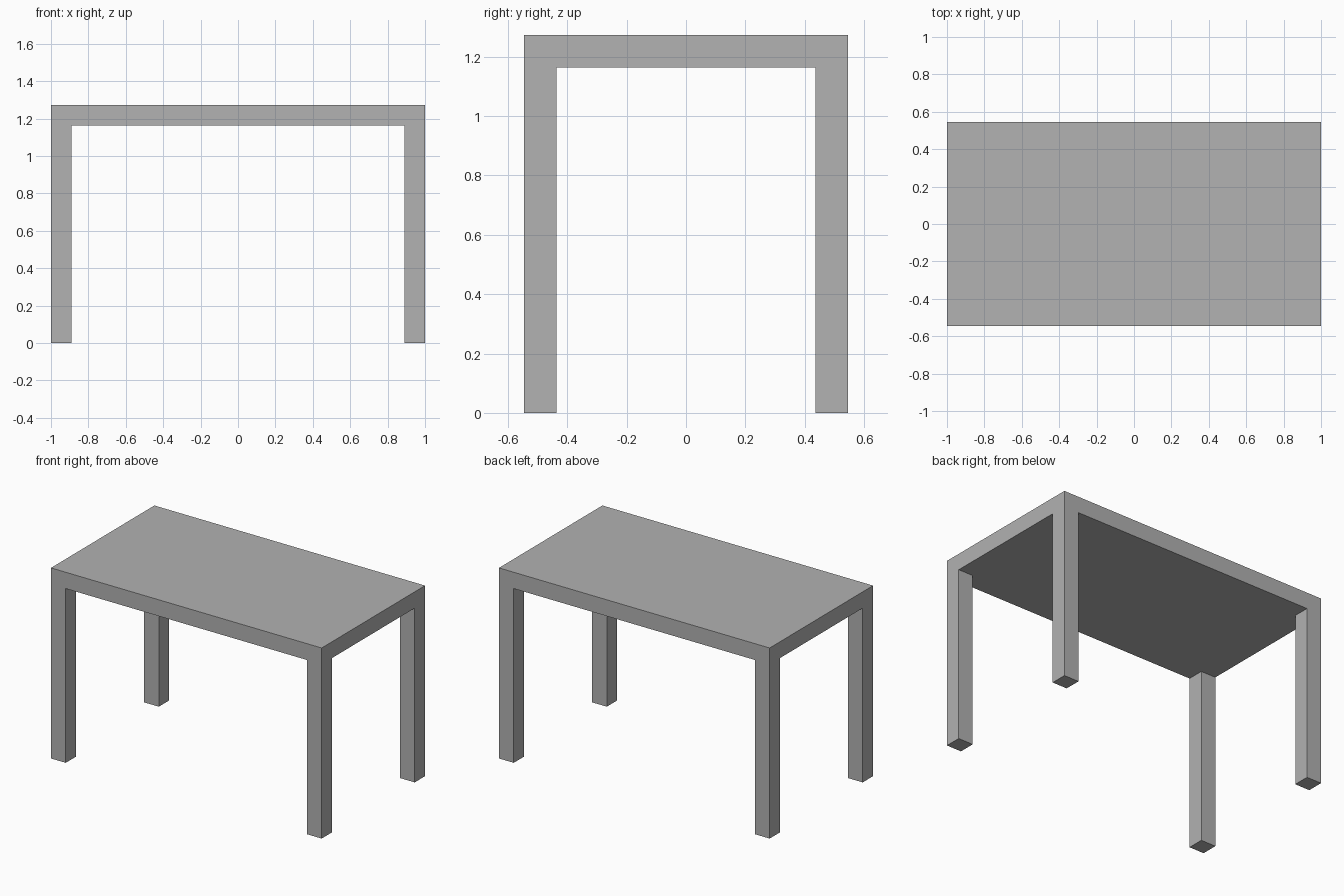
import bpy
import bmesh

cube = bpy.data.objects.get("Cube")
if cube:
    bpy.data.objects.remove(cube, do_unlink=True)

HALF_X, HALF_Y, HEIGHT, THICK = 1.0, 0.5455, 1.2727, 0.1091
UNDERSIDE = HEIGHT - THICK

grey = bpy.data.materials.new("plain grey")
grey.use_nodes = True
colour = (0.445, 0.445, 0.445, 1)
grey.diffuse_color = colour
grey.node_tree.nodes["Principled BSDF"].inputs["Base Color"].default_value = colour

bm = bmesh.new()

# Table top slab
bmesh.ops.create_cube(bm, size=1)
for v in bm.verts:
    v.co.x *= 2 * HALF_X
    v.co.y *= 2 * HALF_Y
    v.co.z = HEIGHT if v.co.z > 0 else UNDERSIDE

# Cut the underside into leg corners, leaving the top face whole
under = [f for f in bm.faces if f.normal.z < -0.5]
for axis, half in ((0, HALF_X), (1, HALF_Y)):
    for side in (-1, 1):
        point, normal = [0, 0, 0], [0, 0, 0]
        point[axis], normal[axis] = side * (half - THICK), 1
        under = [f for f in bm.faces if f.normal.z < -0.5]
        edges = {e for f in under for e in f.edges}
        verts = {v for f in under for v in f.verts}
        bmesh.ops.bisect_plane(bm, geom=list(verts) + list(edges) + under,
                               plane_co=point, plane_no=normal)

# Four legs, extruded down from the corners
corners = []
for f in bm.faces:
    c = f.calc_center_median()
    if f.normal.z < -0.5 and abs(c.x) > HALF_X - THICK and abs(c.y) > HALF_Y - THICK:
        corners.append(f)
for f in bmesh.ops.extrude_discrete_faces(bm, faces=corners)["faces"]:
    for v in f.verts:
        v.co.z = 0

# Join flush faces of the slab and legs
bmesh.ops.remove_doubles(bm, verts=bm.verts, dist=0.0001)
bmesh.ops.dissolve_limit(bm, angle_limit=0.01, verts=bm.verts, edges=bm.edges)
bmesh.ops.recalc_face_normals(bm, faces=bm.faces)

mesh = bpy.data.meshes.new("table")
bm.to_mesh(mesh)
bm.free()
mesh.materials.append(grey)
bpy.context.collection.objects.link(bpy.data.objects.new("table", mesh))
